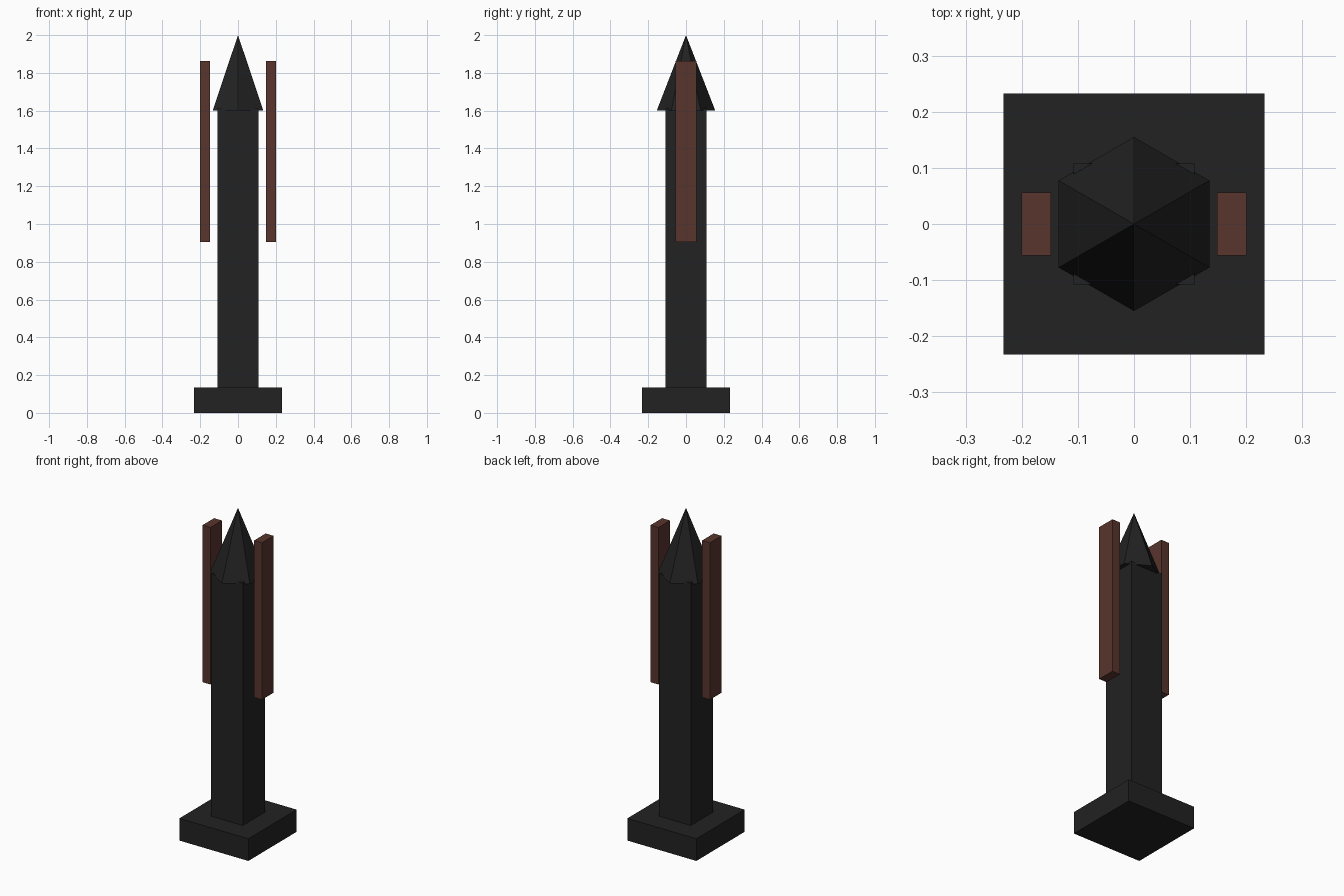
import bpy
import math

if "Cube" in bpy.data.objects:
    bpy.data.objects.remove(bpy.data.objects["Cube"])


def material(name, rgb):
    m = bpy.data.materials.new(name)
    m.diffuse_color = (*rgb, 1.0)
    m.use_nodes = True
    m.node_tree.nodes["Principled BSDF"].inputs["Base Color"].default_value = m.diffuse_color
    return m


black = material("black iron", (0.016, 0.016, 0.016))
brown = material("red brown", (0.098, 0.035, 0.026))


def box(name, center, size, mat):
    bpy.ops.mesh.primitive_cube_add(size=1, location=center)
    ob = bpy.context.object
    ob.name = name
    ob.scale = size
    bpy.ops.object.transform_apply(location=False, rotation=False, scale=True)
    ob.data.materials.append(mat)
    return ob


# Square foot and tall square post
box("base", (0, 0, 0.0675), (0.465, 0.465, 0.135), black)
box("post", (0, 0, 0.873), (0.216, 0.216, 1.476), black)

# Six-sided spike, corners toward front and back
bpy.ops.mesh.primitive_cone_add(vertices=6, radius1=0.155, radius2=0, depth=0.4,
                                location=(0, 0, 1.8))
spike = bpy.context.object
spike.name = "spike"
# Turn the ring so that a corner lies on the y axis
v = max(spike.data.vertices, key=lambda p: abs(p.co.y) if p.co.z < 0 else -1)
spike.rotation_euler.z = math.pi / 2 - math.atan2(v.co.y, v.co.x)
spike.data.materials.append(black)

# Free-standing plates on both sides
for side, label in ((-1, "left"), (1, "right")):
    box(f"{label}_plate", (side * 0.174, 0, 1.384), (0.053, 0.112, 0.956), brown)
